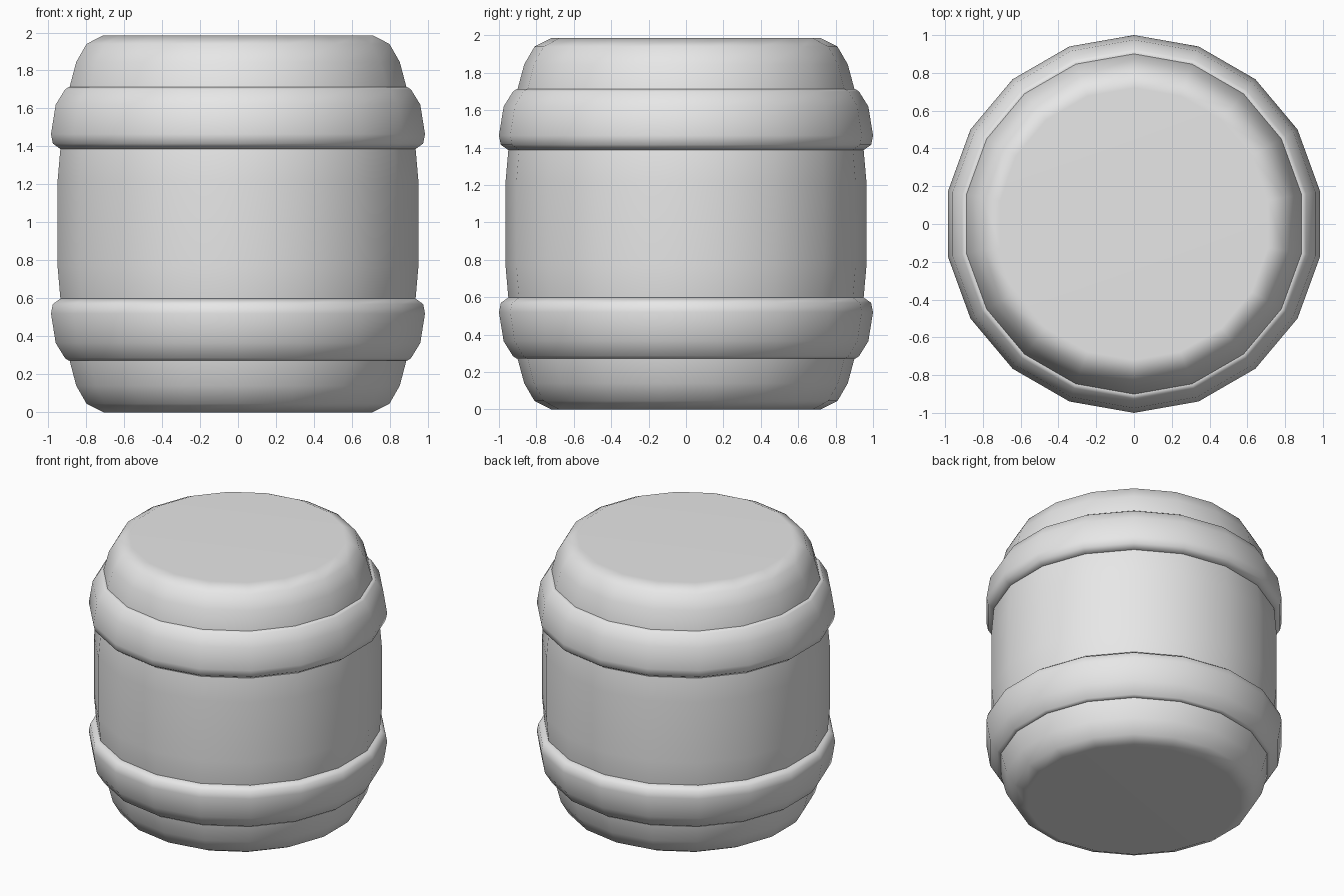
import bpy
import bmesh
from math import cos, sin, pi, radians

SIDES = 18
HEIGHT = 1.985

cube = bpy.data.objects.get("Cube")
if cube:
    bpy.data.objects.remove(cube, do_unlink=True)

grey = bpy.data.materials.new("plain_grey")
grey.use_nodes = True
grey.diffuse_color = (0.8, 0.8, 0.8, 1)
grey.node_tree.nodes["Principled BSDF"].inputs["Base Color"].default_value = (0.8, 0.8, 0.8, 1)


def lathe(name, profile, closed=False):
    """Turn an upward (radius, height) profile about z, capped or as a closed hoop."""
    bm = bmesh.new()
    rings = []
    for r, z in profile:
        angles = [pi / 2 + 2 * pi * i / SIDES for i in range(SIDES)]
        rings.append([bm.verts.new((r * cos(a), r * sin(a), z)) for a in angles])
    pairs = list(zip(rings, rings[1:]))
    if closed:
        pairs.append((rings[-1], rings[0]))
    else:
        bm.faces.new(rings[0][::-1])
        bm.faces.new(rings[-1])
    for low, high in pairs:
        for i in range(SIDES):
            j = (i + 1) % SIDES
            bm.faces.new((low[i], low[j], high[j], high[i]))
    bmesh.ops.recalc_face_normals(bm, faces=bm.faces)
    mesh = bpy.data.meshes.new(name)
    bm.to_mesh(mesh)
    bm.free()
    mesh.materials.append(grey)
    obj = bpy.data.objects.new(name, mesh)
    bpy.context.collection.objects.link(obj)
    bpy.ops.object.select_all(action="DESELECT")
    obj.select_set(True)
    bpy.context.view_layer.objects.active = obj
    bpy.ops.object.shade_smooth_by_angle(angle=radians(75))
    return obj


def flip(profile):
    """Mirror a profile about mid height, keeping it running upward."""
    return [(r, HEIGHT - z) for r, z in reversed(profile)]


# Barrel body: softly rounded ends and a gentle bulge
lower = [(0.72, 0), (0.81, 0.045), (0.865, 0.14), (0.9, 0.27), (0.95, 0.6), (0.965, 0.77)]
body = lathe("barrel_body", lower + flip(lower))
weighted = body.modifiers.new("flat_lids", "WEIGHTED_NORMAL")
weighted.keep_sharp = True

# Two hoops, mirrored about the middle
hoop = [(0.87, 0.29), (0.905, 0.272), (0.925, 0.285), (0.975, 0.365), (1.0, 0.52),
        (0.99, 0.57), (0.95, 0.598), (0.91, 0.58)]
lathe("lower_hoop", hoop, closed=True)
lathe("upper_hoop", flip(hoop), closed=True)
